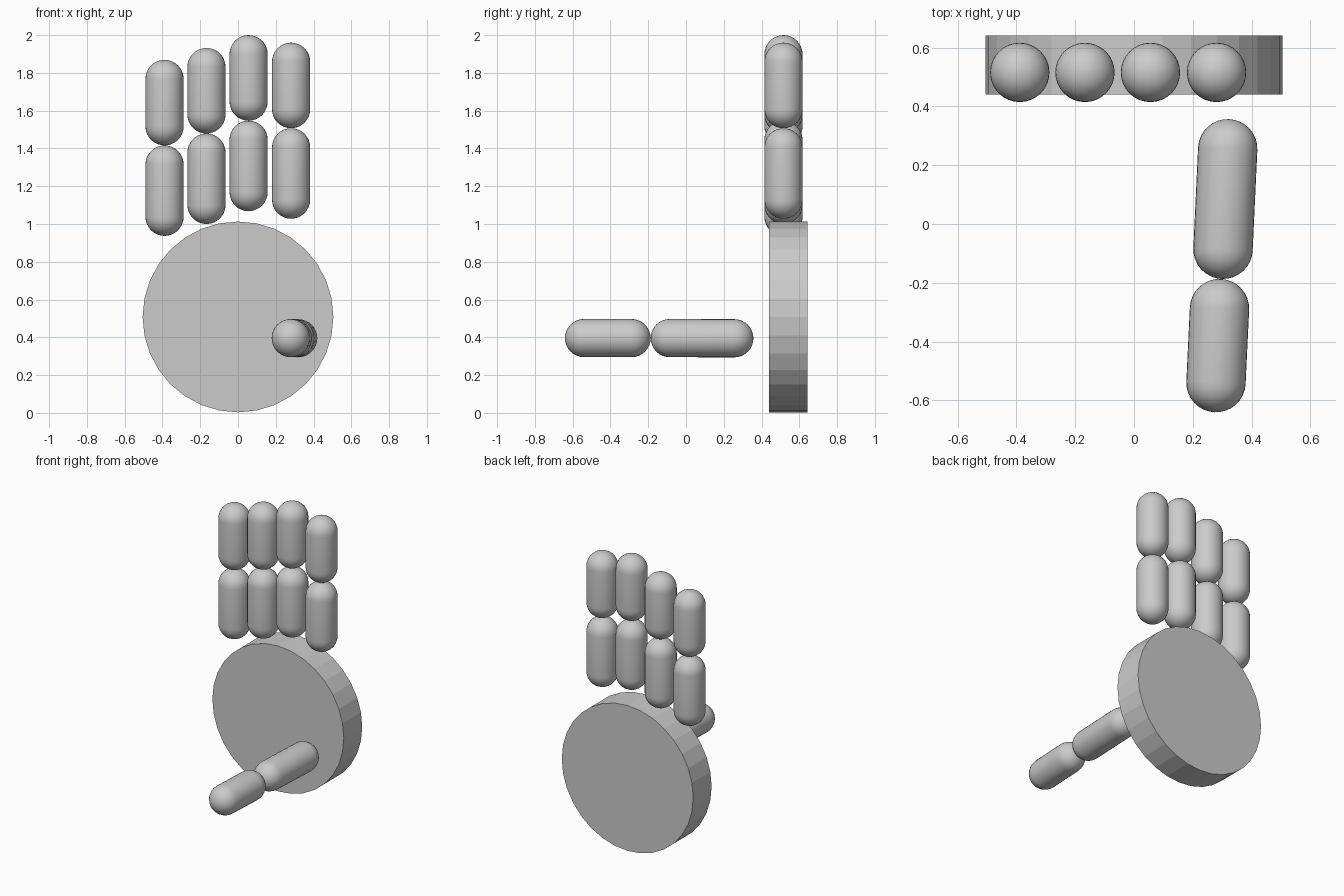
import bpy, bmesh, math
from mathutils import Vector, Matrix

if "Cube" in bpy.data.objects:
    bpy.data.objects.remove(bpy.data.objects["Cube"])


def add_object(name, bm, matrix):
    bmesh.ops.recalc_face_normals(bm, faces=bm.faces)
    mesh = bpy.data.meshes.new(name)
    bm.to_mesh(mesh)
    bm.free()
    mesh.transform(matrix)
    obj = bpy.data.objects.new(name, mesh)
    bpy.context.collection.objects.link(obj)
    return obj


def capsule(name, start, end, r=0.1, sides=32, steps=8):
    """Round-ended bar between two cap centres, lathed from a half profile."""
    start, end = Vector(start), Vector(end)
    axis = end - start
    half = axis.length / 2
    bm = bmesh.new()
    arc = [math.pi / 2 * i / steps for i in range(steps + 1)]
    profile = [(r * math.sin(a), -half - r * math.cos(a)) for a in arc]
    profile += [(x, -z) for x, z in reversed(profile)]
    verts = [bm.verts.new((x, 0, z)) for x, z in profile]
    edges = [bm.edges.new(p) for p in zip(verts, verts[1:])]
    bmesh.ops.spin(bm, geom=verts + edges, cent=(0, 0, 0), axis=(0, 0, 1),
                   angle=math.tau, steps=sides)
    bmesh.ops.remove_doubles(bm, verts=bm.verts, dist=1e-4)
    rot = axis.to_track_quat('Z', 'Y').to_matrix().to_4x4()
    obj = add_object(name, bm, Matrix.Translation((start + end) / 2) @ rot)
    obj.data.shade_smooth()
    return obj


# Palm: flat-faceted disc facing the front
bm = bmesh.new()
bmesh.ops.create_cone(bm, cap_ends=True, segments=32, radius1=0.505,
                      radius2=0.505, depth=0.202)
add_object("palm", bm, Matrix.Translation((0, 0.541, 0.508))
           @ Matrix.Rotation(math.pi / 2, 4, 'X'))

# Four fingers, two segments each: x centre and base height
fingers = {"little": (-0.389, 0.937), "ring": (-0.167, 1.0),
           "middle": (0.056, 1.068), "index": (0.281, 1.028)}
R = 0.101
for name, (x, z) in fingers.items():
    y = 0.516
    capsule(name + "_finger_lower", (x, y, z + R), (x, y, z + 0.479 - R), R)
    capsule(name + "_finger_tip", (x, y, z + 0.479 + R), (x, y, z + 0.932 - R), R)

# Thumb pointing forward, slightly angled
capsule("thumb_lower", (0.319, 0.256, 0.395), (0.303, -0.086, 0.396), R)
capsule("thumb_tip", (0.291, -0.288, 0.396), (0.279, -0.54, 0.396), R)
